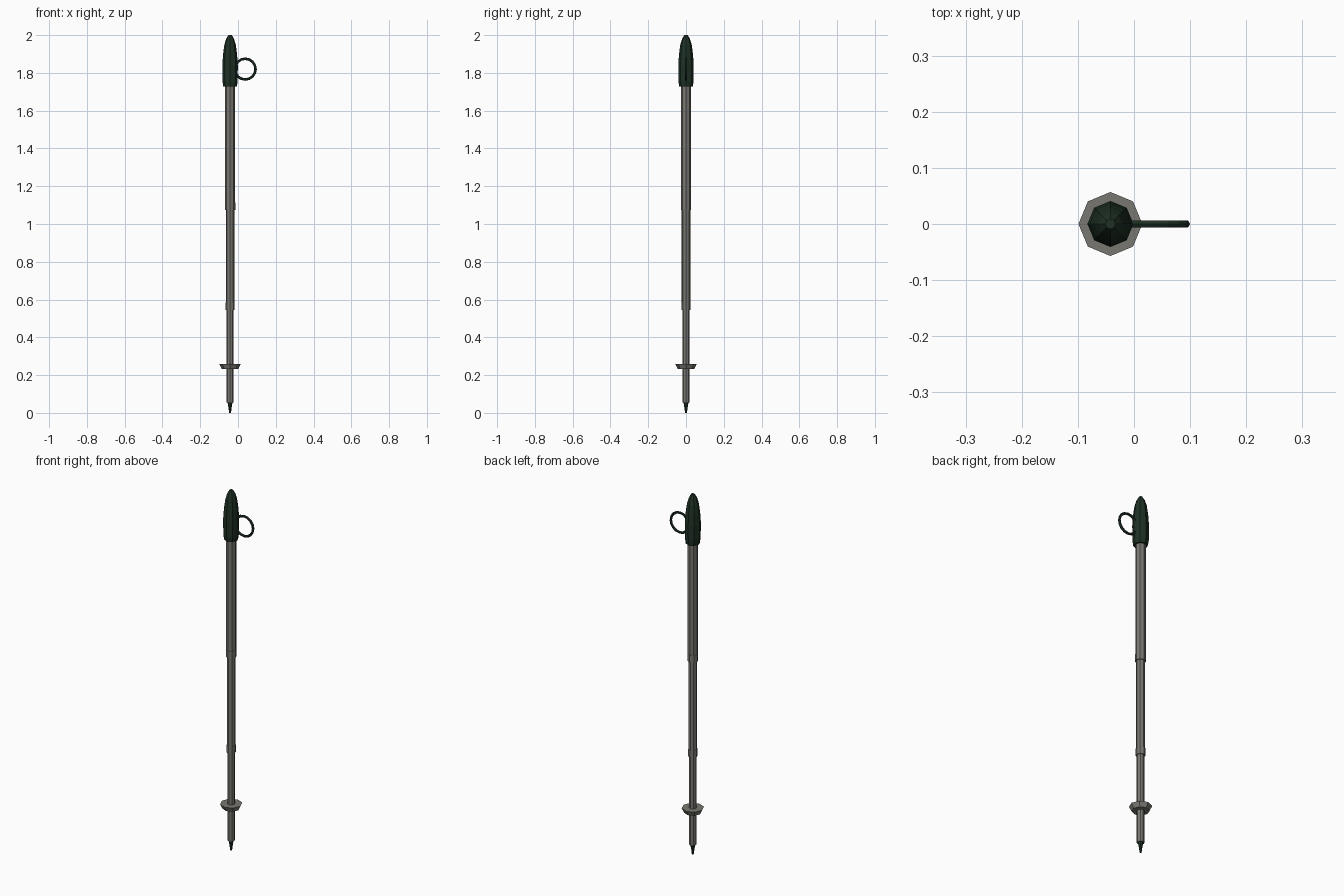
import bpy, bmesh
from math import cos, sin, tau

if "Cube" in bpy.data.objects:
    bpy.data.objects.remove(bpy.data.objects["Cube"])

AXIS_X = -0.042


def material(name, rgb):
    m = bpy.data.materials.new(name)
    m.diffuse_color = (*rgb, 1)
    m.use_nodes = True
    m.node_tree.nodes["Principled BSDF"].inputs["Base Color"].default_value = m.diffuse_color
    return m


GREY = material("warm_grey", (0.19, 0.185, 0.165))
GREEN = material("dark_green", (0.013, 0.03, 0.018))


def add_object(name, bm, mat):
    bmesh.ops.recalc_face_normals(bm, faces=bm.faces)
    mesh = bpy.data.meshes.new(name)
    bm.to_mesh(mesh)
    bm.free()
    mesh.materials.append(mat)
    obj = bpy.data.objects.new(name, mesh)
    bpy.context.collection.objects.link(obj)


def lathe(name, profile, mat, sides=8):
    """Capped faceted solid from (radius, z) pairs."""
    bm = bmesh.new()
    rings = [[bm.verts.new((AXIS_X + r * cos(tau * i / sides), r * sin(tau * i / sides), z))
              for i in range(sides)] for r, z in profile]
    for a, b in zip(rings, rings[1:]):
        for i in range(sides):
            j = (i + 1) % sides
            bm.faces.new((a[i], a[j], b[j], b[i]))
    bm.faces.new(rings[0])
    bm.faces.new(rings[-1])
    add_object(name, bm, mat)


def ring(name, centre, major, minor, mat, segments=16, sides=6):
    """Faceted torus standing in the xz plane."""
    bm = bmesh.new()
    loops = []
    for i in range(segments):
        a = tau * i / segments
        loops.append([bm.verts.new((centre[0] + (major + minor * cos(tau * k / sides)) * cos(a),
                                    minor * sin(tau * k / sides),
                                    centre[1] + (major + minor * cos(tau * k / sides)) * sin(a)))
                      for k in range(sides)])
    for i in range(segments):
        a, b = loops[i], loops[(i + 1) % segments]
        for k in range(sides):
            n = (k + 1) % sides
            bm.faces.new((a[k], a[n], b[n], b[k]))
    add_object(name, bm, mat)


# Telescoping shaft sections, each thinner than the one above
lathe("upper_shaft", [(0.026, 1.09), (0.026, 1.74)], GREY)
lathe("middle_shaft", [(0.0225, 0.56), (0.0225, 1.10)], GREY)
lathe("lower_shaft", [(0.019, 0.055), (0.019, 0.58)], GREY)

# Locking collars
for name, r, z in (("upper_collar", 0.0275, 1.075), ("lower_collar", 0.024, 0.545)):
    lathe(name, [(r, z), (r, z + 0.04)], GREY)

# Basket near the ground
lathe("basket", [(0.044, 0.233), (0.057, 0.259)], GREY)

# Pointed tip
lathe("tip", [(0.005, 0.0), (0.008, 0.025), (0.014, 0.06)], GREEN)

# Handle with rounded top
lathe("grip", [(0.036, 1.727), (0.040, 1.755), (0.041, 1.84), (0.037, 1.90),
               (0.030, 1.95), (0.021, 1.98), (0.009, 2.0)], GREEN)

# Wrist loop
ring("wrist_loop", (0.038, 1.82), 0.055, 0.007, GREEN)
